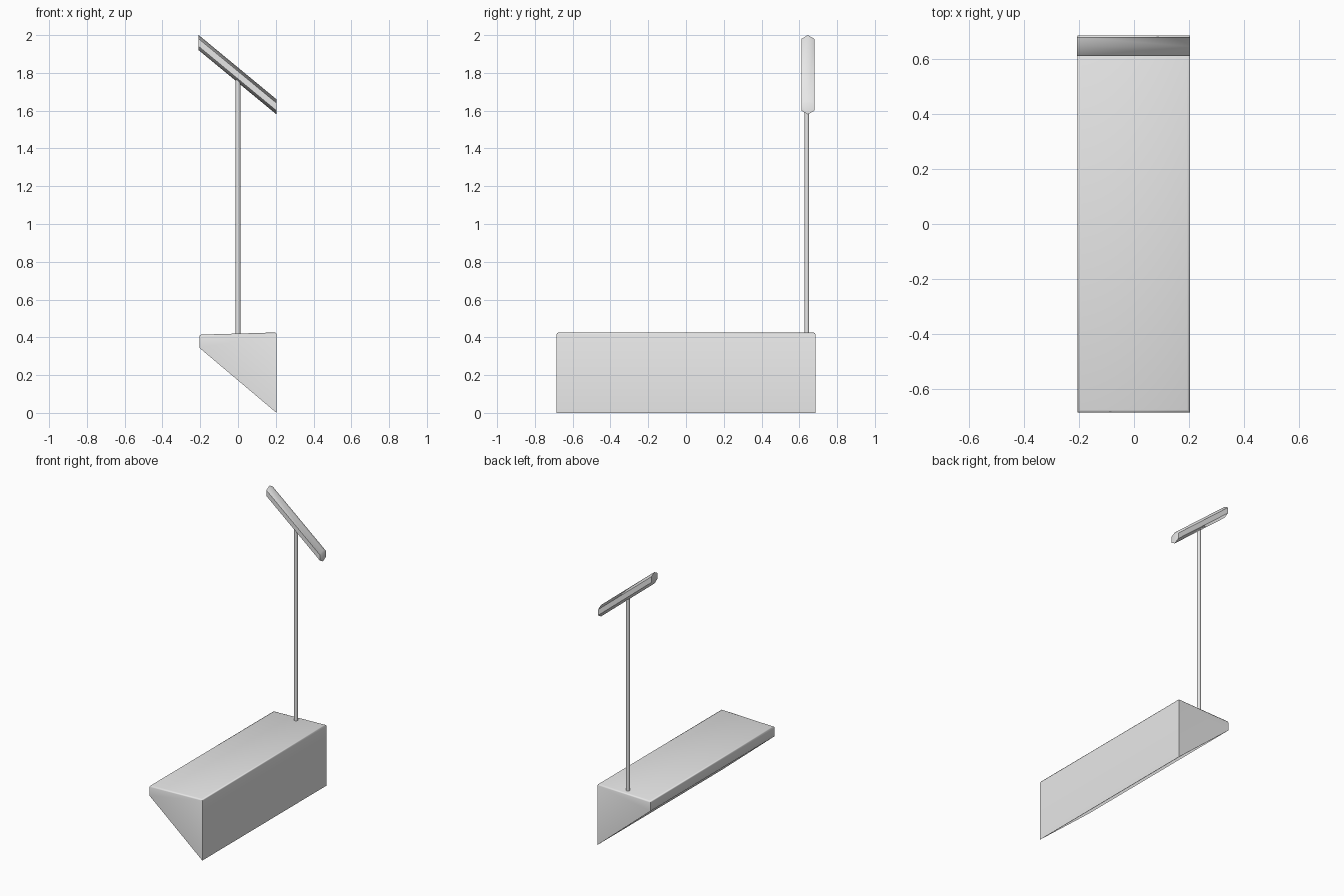
import bpy, bmesh, math
from mathutils import Vector

if "Cube" in bpy.data.objects:
    bpy.data.objects.remove(bpy.data.objects["Cube"])

grey = bpy.data.materials.new("plain_grey")
grey.diffuse_color = (0.8, 0.8, 0.8, 1)
grey.use_nodes = True
grey.node_tree.nodes["Principled BSDF"].inputs["Base Color"].default_value = grey.diffuse_color


def finish(name, bm):
    """Turn a bmesh into a named, shaded object."""
    bmesh.ops.recalc_face_normals(bm, faces=bm.faces)
    mesh = bpy.data.meshes.new(name)
    bm.to_mesh(mesh)
    bm.free()
    mesh.materials.append(grey)
    ob = bpy.data.objects.new(name, mesh)
    bpy.context.collection.objects.link(ob)
    bpy.ops.object.select_all(action='DESELECT')
    ob.select_set(True)
    bpy.context.view_layer.objects.active = ob
    bpy.ops.object.shade_smooth_by_angle(angle=math.radians(62))
    return ob


def extrude_profile(points, offset):
    """Closed prism from a planar loop of points swept along a vector."""
    bm = bmesh.new()
    face = bm.faces.new([bm.verts.new(p) for p in points])
    out = bmesh.ops.extrude_face_region(bm, geom=[face], use_keep_orig=True)
    moved = [v for v in out["geom"] if isinstance(v, bmesh.types.BMVert)]
    bmesh.ops.translate(bm, verts=moved, vec=Vector(offset))
    return bm


# Wedge-shaped deck with slightly softened upper edges
deck_profile = [(-0.205, 0.345), (-0.205, 0.414), (0.204, 0.426), (0.204, 0.0)]
bm = extrude_profile([(x, -0.685, z) for x, z in deck_profile], (0, 1.37, 0))
upper = [e for e in bm.edges if all(v.co.z > 0.4 for v in e.verts)]
bmesh.ops.bevel(bm, geom=upper, offset=0.01, segments=2, profile=0.5, affect='EDGES')
finish("wedge_deck", bm)


def ring(sides, radius, start):
    return [(radius * math.cos(start + math.tau * i / sides),
             radius * math.sin(start + math.tau * i / sides)) for i in range(sides)]


# Upright pole near the back end
pole = [(x, 0.64 + y, 0.40) for x, y in ring(8, 0.0135, math.pi / 8)]
finish("steering_pole", extrude_profile(pole, (0, 0, 1.37)))

# Tilted six-sided handlebar with vertically cut ends
bar = [(-0.208, 0.645 + y, 1.96 + z) for y, z in ring(6, 0.04, math.pi / 2)]
finish("handlebar", extrude_profile(bar, (0.412, 0, -0.34)))
